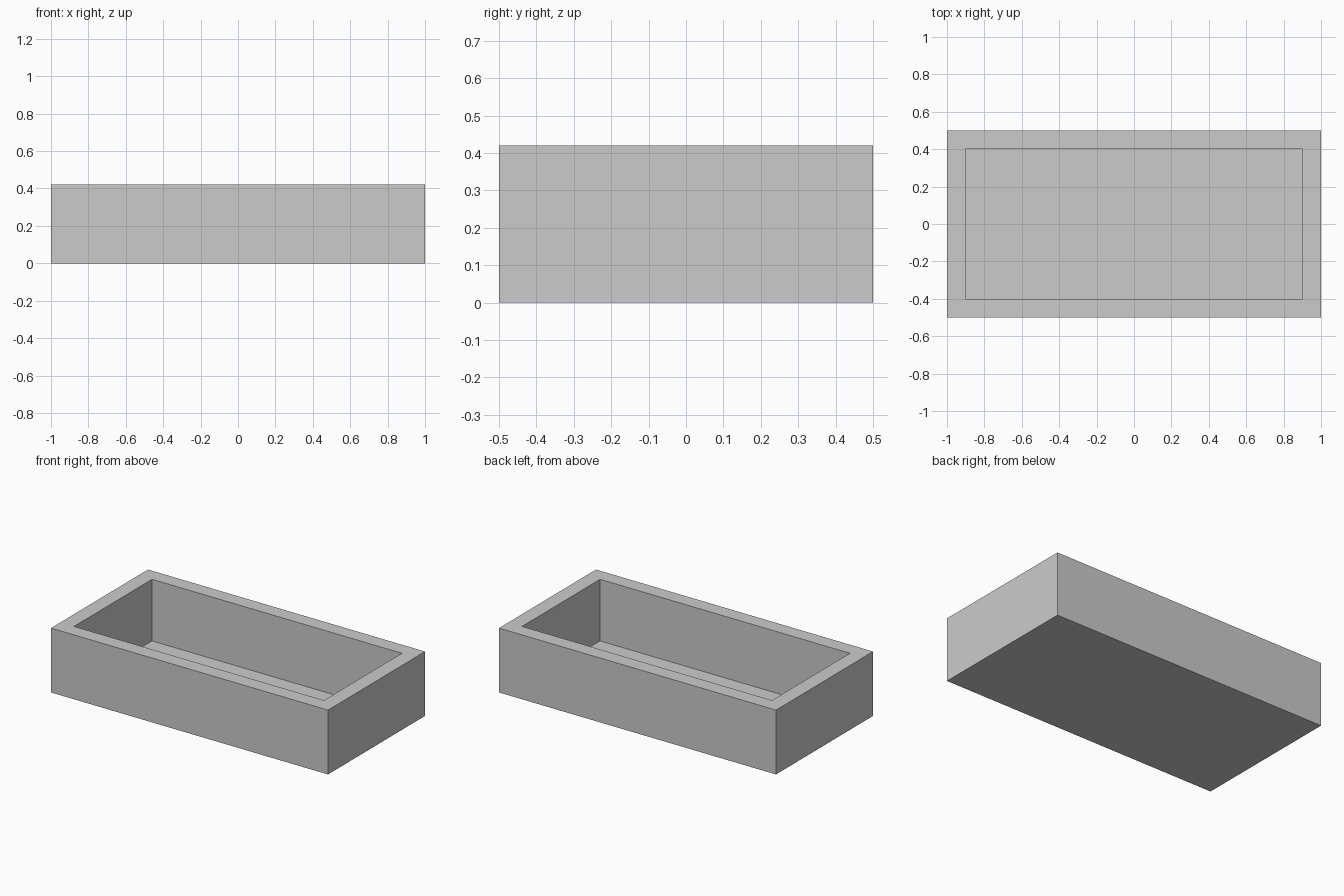
import bpy
import bmesh
from mathutils import Matrix

if "Cube" in bpy.data.objects:
    bpy.data.objects.remove(bpy.data.objects["Cube"])

LENGTH, WIDTH, HEIGHT = 2.0, 1.0, 0.42
WALL, FLOOR = 0.098, 0.018

# Solid outer block standing on the ground
bm = bmesh.new()
bmesh.ops.create_cube(
    bm, size=1.0,
    matrix=Matrix.Translation((0, 0, HEIGHT / 2)) @ Matrix.Diagonal((LENGTH, WIDTH, HEIGHT, 1)))

# Rim: inset the top face by the wall thickness
top = max(bm.faces, key=lambda f: f.calc_center_median().z)
bmesh.ops.inset_region(bm, faces=[top], thickness=WALL, use_even_offset=True)

# Cavity: extrude the inner face and push it down to the thin floor
ext = bmesh.ops.extrude_discrete_faces(bm, faces=[top])
bmesh.ops.translate(bm, verts=ext["faces"][0].verts, vec=(0, 0, FLOOR - HEIGHT))
bmesh.ops.recalc_face_normals(bm, faces=bm.faces)

mesh = bpy.data.meshes.new("open_tray")
bm.to_mesh(mesh)
bm.free()
tray = bpy.data.objects.new("open_tray", mesh)
bpy.context.collection.objects.link(tray)
